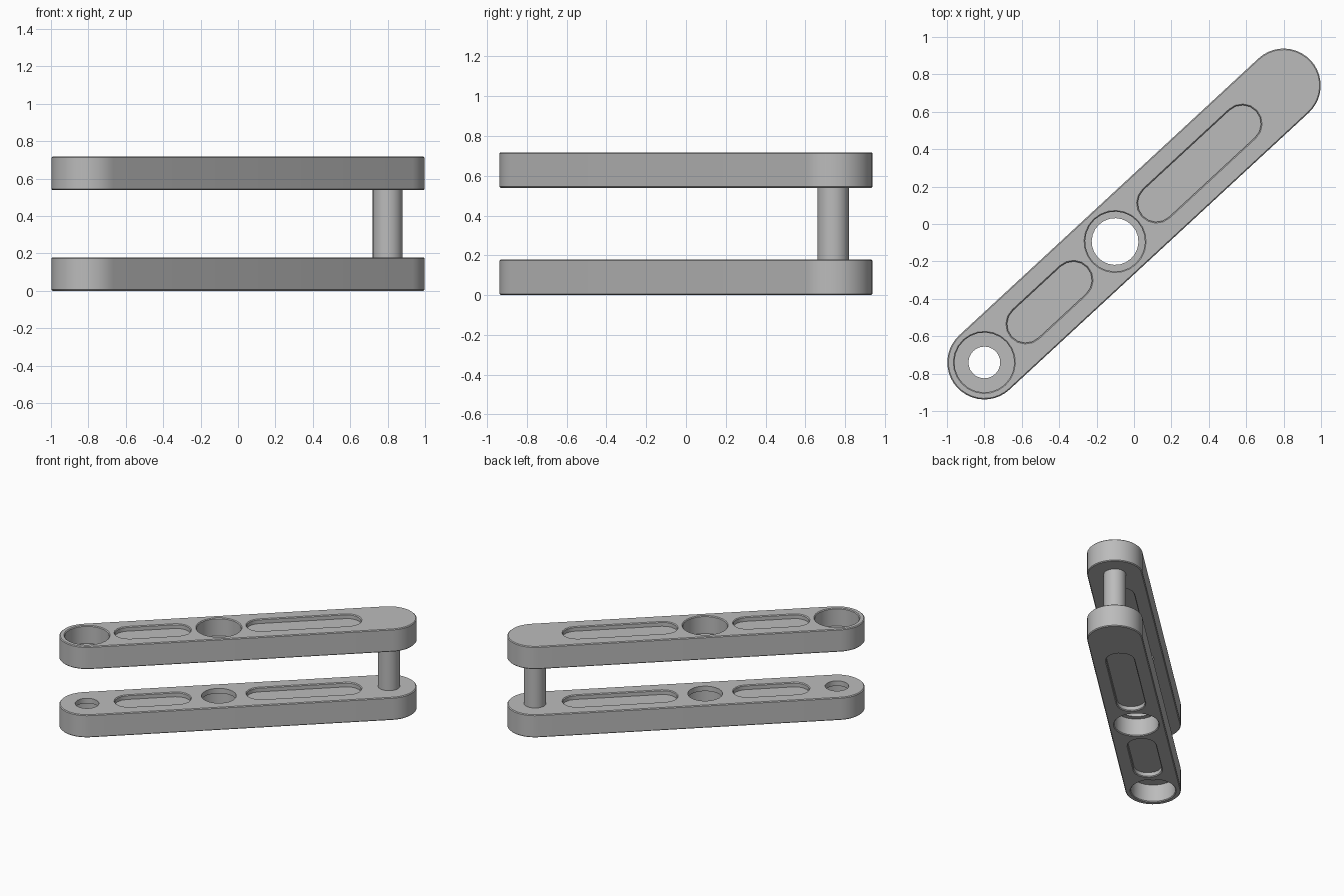
import bpy, bmesh, math
from mathutils import Matrix

if "Cube" in bpy.data.objects:
    bpy.data.objects.remove(bpy.data.objects["Cube"])

ANGLE = math.atan2(0.74, 0.8)   # direction of the arm in plan
HALF = 1.09                     # half the distance between end centres
T = 0.179                       # plate thickness
MID = 0.359                     # mirror plane height
LIP = 0.006                     # small edge chamfer
PIN_R = 0.08

grey = bpy.data.materials.new("plain_grey")
grey.use_nodes = True
grey.diffuse_color = (0.5, 0.5, 0.5, 1)
grey.node_tree.nodes["Principled BSDF"].inputs["Base Color"].default_value = (0.5, 0.5, 0.5, 1)


def loft(bm, s0, s1, seg, levels):
    """Stack rounded slots (or circles when s0 == s1) of (radius, z) along the arm."""
    rings = []
    for r, z in levels:
        pts = []
        for c, start in ((s1, -0.5), (s0, 0.5)):
            for i in range(seg + (s0 != s1)):
                a = math.pi * (start + i / seg)
                pts.append(bm.verts.new((c + r * math.cos(a), r * math.sin(a), z)))
        rings.append(pts)
    for a, b in zip(rings, rings[1:]):
        for i in range(len(a)):
            j = (i + 1) % len(a)
            bm.faces.new((a[i], a[j], b[j], b[i]))
    bm.faces.new(rings[0][::-1])
    bm.faces.new(rings[-1])


def make(name, shapes):
    bm = bmesh.new()
    for s in shapes:
        loft(bm, *s)
    bm.transform(Matrix.Translation((0, 0, -MID)) @ Matrix.Rotation(ANGLE, 4, "Z"))
    bmesh.ops.recalc_face_normals(bm, faces=bm.faces)
    mesh = bpy.data.meshes.new(name)
    bm.to_mesh(mesh)
    bm.free()
    mesh.materials.append(grey)
    ob = bpy.data.objects.new(name, mesh)
    ob.location.z = MID
    bpy.context.collection.objects.link(ob)
    return ob


# Lower plate with softened rims
R = 0.198
plates = make("arm_plates", [(-HALF, HALF, 20, [
    (R - LIP, 0), (R, LIP), (R, T - LIP), (R - LIP, T)])])

# Cutters: stepped bearing bores and shallow slots on both faces
E = 0.02
SEAT, SEAT_DEPTH = 0.16, 0.14
cuts = []
for s, bore in ((-HALF, 0.085), (-0.138, 0.125)):
    cuts.append((s, s, 12, [
        (SEAT + LIP, -E), (SEAT + LIP, 0), (SEAT, LIP), (SEAT, SEAT_DEPTH),
        (bore, SEAT_DEPTH), (bore, T + E)]))
SLOT, DEPTH = 0.1, 0.035
for s0, s1 in ((-0.789, -0.442), (0.163, 0.789)):
    profile = [(SLOT + LIP, -E), (SLOT + LIP, 0), (SLOT, LIP), (SLOT, DEPTH)]
    cuts.append((s0, s1, 8, profile))
    cuts.append((s0, s1, 8, [(r, T - z) for r, z in profile]))
cutter = make("plate_cutter", cuts)
cutter.hide_render = True
cutter.hide_viewport = True
cutter.display_type = "WIRE"

cut = plates.modifiers.new("bores_and_slots", "BOOLEAN")
cut.operation = "DIFFERENCE"
cut.solver = "EXACT"
cut.object = cutter

# Upper plate is the lower one mirrored about mid height
mirror = plates.modifiers.new("upper_plate", "MIRROR")
mirror.use_axis = (False, False, True)
mirror.use_mirror_merge = False

# Pin joining the plates
pin = make("pivot_pin", [(HALF, HALF, 16, [(PIN_R, T - E), (PIN_R, 2 * MID - T + E)])])

# Bake the modifiers, drop the cutter, smooth the round walls
bpy.context.view_layer.update()
graph = bpy.context.evaluated_depsgraph_get()
baked = bpy.data.meshes.new_from_object(plates.evaluated_get(graph))
plates.modifiers.clear()
plates.data = baked
bpy.data.objects.remove(cutter)

for ob in (plates, pin):
    bpy.ops.object.select_all(action="DESELECT")
    ob.select_set(True)
    bpy.context.view_layer.objects.active = ob
    bpy.ops.object.shade_smooth_by_angle(angle=math.radians(25))
